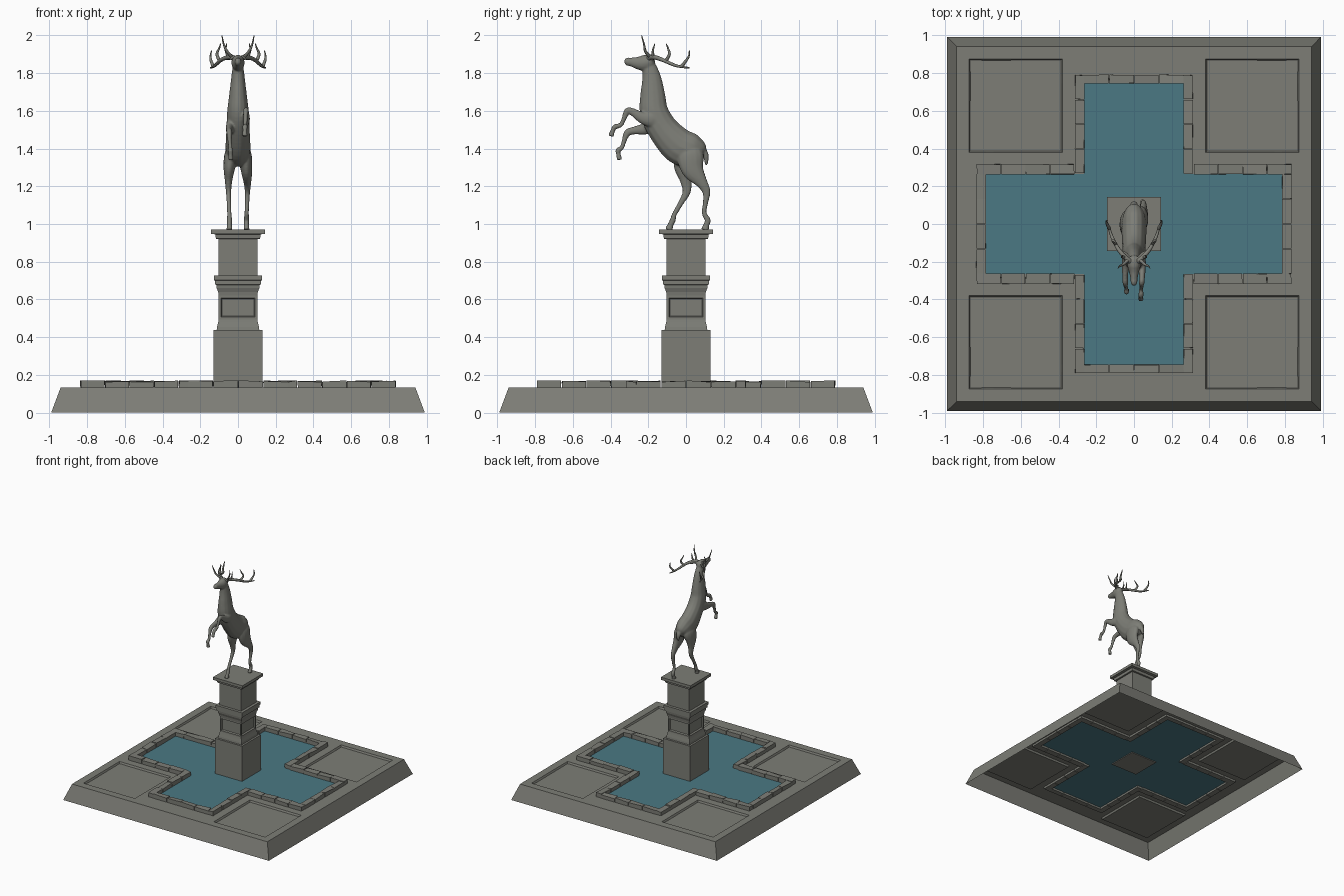
import bpy, bmesh, math, random
from mathutils import Vector

if "Cube" in bpy.data.objects:
    bpy.data.objects.remove(bpy.data.objects["Cube"])

random.seed(4)


def material(name, color):
    mat = bpy.data.materials.new(name)
    mat.diffuse_color = color
    mat.use_nodes = True
    mat.node_tree.nodes["Principled BSDF"].inputs["Base Color"].default_value = mat.diffuse_color
    return mat


STONE = material("weathered_stone", (.205, .208, .183, 1))
WATER = material("water_blue", (.07, .19, .23, 1))


def finish(name, bm, mat=STONE, smooth=False, recalc=True):
    if recalc:
        bmesh.ops.recalc_face_normals(bm, faces=bm.faces[:])
    me = bpy.data.meshes.new(name)
    bm.to_mesh(me)
    bm.free()
    me.materials.append(mat)
    ob = bpy.data.objects.new(name, me)
    bpy.context.collection.objects.link(ob)
    if smooth:
        bpy.context.view_layer.objects.active = ob
        ob.select_set(True)
        bpy.ops.object.shade_smooth_by_angle(angle=math.radians(50))
        ob.select_set(False)
    return ob


def bridge(bm, rings):
    for a, b in zip(rings, rings[1:]):
        n = len(a)
        for i in range(n):
            bm.faces.new((a[i], a[(i + 1) % n], b[(i + 1) % n], b[i]))
    bm.faces.new(rings[0][::-1])
    bm.faces.new(rings[-1])


def spline(keys, steps):
    """Catmull-Rom samples through (x, y, z, half width, half depth) keys."""
    k = [Vector(p) for p in keys]
    k = [k[0] * 2 - k[1]] + k + [k[-1] * 2 - k[-2]]
    out = []
    for i in range(1, len(k) - 2):
        a, b, c, d = k[i - 1:i + 3]
        for s in range(steps):
            t = s / steps
            out.append(0.5 * (2 * b + (c - a) * t + (2 * a - 5 * b + 4 * c - d) * t * t
                              + (3 * b - a - 3 * c + d) * t ** 3))
    return out + [k[-2]]


def loft(name, parts, sides=12, steps=4):
    bm = bmesh.new()
    for keys in parts:
        pts = spline(keys, steps)
        rings = []
        for i, p in enumerate(pts):
            c = Vector(p[:3])
            t = (Vector(pts[min(i + 1, len(pts) - 1)][:3]) - Vector(pts[max(i - 1, 0)][:3])).normalized()
            u = Vector((1, 0, 0))
            u = (u - t * u.dot(t)).normalized()
            v = t.cross(u)
            rings.append([bm.verts.new(c + u * max(p[3], .001) * math.cos(a) + v * max(p[4], .001) * math.sin(a))
                          for a in (math.tau * j / sides for j in range(sides))])
        bridge(bm, rings)
    return finish(name, bm, smooth=True)


def mirrored(keys):
    return [keys, [(-k[0],) + tuple(k[1:]) for k in keys]]


# Base: open-bottomed slab with a cross-shaped opening and four sunken panels
bm = bmesh.new()
br = [-.94, -.875, -.785, -.745, -.38, -.265, .265, .38, .745, .785, .875, .94]
grid = [[bm.verts.new((x, y, .133)) for y in br] for x in br]
panels = {}
for i in range(11):
    for j in range(11):
        x, y = (br[i] + br[i + 1]) / 2, (br[j] + br[j + 1]) / 2
        if (abs(x) < .265 and abs(y) < .745) or (abs(y) < .265 and abs(x) < .785):
            continue
        f = bm.faces.new((grid[i][j], grid[i + 1][j], grid[i + 1][j + 1], grid[i][j + 1]))
        if .38 < abs(x) < .875 and .38 < abs(y) < .875:
            panels.setdefault((x > 0, y > 0), []).append(f)
bm.normal_update()
for faces in panels.values():
    bmesh.ops.inset_region(bm, faces=faces, thickness=.008, depth=-.015)
for v in [v for v in bm.verts if not v.link_faces]:
    bm.verts.remove(v)
rim = [e for e in bm.edges if e.is_boundary and
       all(max(abs(v.co.x), abs(v.co.y)) > .93 for v in e.verts)]
res = bmesh.ops.extrude_edge_only(bm, edges=rim)
for v in res['geom']:
    if isinstance(v, bmesh.types.BMVert):
        v.co = (v.co.x * .99 / .94, v.co.y * .99 / .94, 0)
bmesh.ops.dissolve_limit(bm, angle_limit=.01, verts=bm.verts[:], edges=bm.edges[:])
finish("base_slab", bm)

# Water: flat cross
bm = bmesh.new()
a, ex, ey = .268, .79, .75
cross = [(-a, -ey), (a, -ey), (a, -a), (ex, -a), (ex, a), (a, a),
         (a, ey), (-a, ey), (-a, a), (-ex, a), (-ex, -a), (-a, -a)]
bm.faces.new([bm.verts.new((x, y, .132)) for x, y in cross])
finish("water", bm, WATER, recalc=False)

# Pool rim: slightly irregular stone blocks
bm = bmesh.new()


def stone_row(x0, y0, x1, y1, n=4):
    lo, hi = Vector((min(x0, x1), min(y0, y1))), Vector((max(x0, x1), max(y0, y1)))
    ax = 0 if hi.x - lo.x > hi.y - lo.y else 1
    step = (hi[ax] - lo[ax]) / n
    for i in range(n):
        p, q = lo.copy(), hi.copy()
        p[ax] = lo[ax] + step * i + .002
        q[ax] = lo[ax] + step * (i + 1) - .002
        corners = [(p.x, p.y), (q.x, p.y), (q.x, q.y), (p.x, q.y)]
        r = lambda s: random.uniform(-s, s)
        bottom = [bm.verts.new((x, y, .115)) for x, y in corners]
        top = [bm.verts.new((x + r(.002), y + r(.002), .167 + r(.005))) for x, y in corners]
        bridge(bm, [bottom, top])


for s in (1, -1):
    stone_row(-.265, s * .745, .265, s * .79)
    stone_row(s * .785, -.265, s * .835, .265)
    for t in (1, -1):
        stone_row(t * .263, s * .267, t * .312, s * .79)
        stone_row(s * .315, t * .263, s * .835, t * .317)
finish("pool_rim_stones", bm)

# Pedestal: square moulded profile with a sunken panel on each side
bm = bmesh.new()
profile = [(.13, .125), (.13, .438), (.113, .438), (.111, .455), (.105, .48),
           (.102, .495), (.102, .62), (.105, .64), (.113, .66), (.115, .677), (.122, .68), (.122, .70),
           (.128, .703), (.128, .727), (.104, .727), (.104, .92), (.117, .922),
           (.12, .945), (.142, .948), (.142, .972)]
bridge(bm, [[bm.verts.new((sx * w, sy * w, z)) for sx, sy in ((-1, -1), (1, -1), (1, 1), (-1, 1))]
            for w, z in profile])
bmesh.ops.recalc_face_normals(bm, faces=bm.faces[:])
sides = [f for f in bm.faces if abs(f.normal.z) < .01 and .54 < f.calc_center_median().z < .58]
bmesh.ops.inset_individual(bm, faces=sides, thickness=.016, depth=0)
bmesh.ops.inset_individual(bm, faces=sides, thickness=.008, depth=-.012)
finish("pedestal", bm)

# Stag: overlapping lofts fused into one smooth skin
torso = [
    (0, .088, 1.36, .02, .03), (0, .066, 1.375, .048, .068), (0, .025, 1.39, .064, .092),
    (0, -.04, 1.415, .066, .097), (0, -.12, 1.50, .062, .083), (0, -.168, 1.59, .058, .077),
    (0, -.176, 1.675, .048, .068), (0, -.18, 1.757, .038, .054),
    (0, -.19, 1.815, .031, .042), (0, -.205, 1.86, .024, .03)]
head = [
    (0, -.165, 1.865, .01, .012), (0, -.182, 1.862, .03, .034), (0, -.22, 1.853, .035, .043),
    (0, -.255, 1.853, .026, .034), (0, -.29, 1.858, .019, .024),
    (0, -.314, 1.86, .017, .021), (0, -.326, 1.86, .008, .011)]
hind_leg_right = [
    (.02, .02, 1.43, .02, .03), (.035, .022, 1.37, .036, .07), (.045, .035, 1.29, .031, .06),
    (.05, .083, 1.22, .02, .032), (.05, .108, 1.17, .014, .022), (.048, .103, 1.11, .012, .014),
    (.046, .096, 1.06, .012, .013), (.045, .115, 1.02, .014, .016), (.045, .108, .995, .013, .016),
    (.045, .10, .968, .017, .022)]
hind_leg_left = [
    (-.02, .01, 1.42, .02, .03), (-.035, .006, 1.37, .036, .07), (-.046, -.005, 1.30, .031, .06),
    (-.05, .0, 1.23, .02, .033), (-.05, .003, 1.17, .014, .022), (-.048, -.028, 1.11, .012, .015),
    (-.046, -.062, 1.05, .012, .013), (-.045, -.07, 1.02, .014, .016), (-.045, -.082, .995, .013, .016),
    (-.045, -.092, .968, .017, .022)]
foreleg_right = [
    (.02, -.12, 1.57, .015, .02), (.035, -.165, 1.555, .024, .045), (.042, -.225, 1.56, .021, .032),
    (.043, -.28, 1.592, .015, .021), (.041, -.31, 1.598, .015, .018), (.04, -.328, 1.56, .011, .013),
    (.038, -.345, 1.525, .011, .012), (.037, -.375, 1.515, .014, .014), (.036, -.388, 1.495, .012, .012),
    (.036, -.398, 1.465, .015, .016)]
foreleg_left = [
    (-.02, -.11, 1.55, .015, .02), (-.035, -.155, 1.53, .024, .045), (-.044, -.215, 1.505, .021, .032),
    (-.047, -.275, 1.495, .015, .021), (-.046, -.31, 1.483, .015, .019), (-.044, -.328, 1.44, .011, .013),
    (-.041, -.34, 1.405, .011, .012), (-.04, -.36, 1.39, .014, .014), (-.039, -.358, 1.37, .012, .012),
    (-.038, -.352, 1.34, .015, .016)]
tail = [
    (0, .05, 1.43, .012, .014), (0, .083, 1.40, .02, .018), (0, .105, 1.36, .019, .016),
    (0, .108, 1.31, .006, .006)]
ears = mirrored([
    (.018, -.19, 1.875, .009, .009), (.04, -.168, 1.878, .014, .008),
    (.055, -.152, 1.876, .011, .008), (.066, -.14, 1.872, .004, .004)])
stag = loft("stag_body", [torso, head, hind_leg_right, hind_leg_left,
                          foreleg_right, foreleg_left, tail] + ears, 14, 5)
fuse = stag.modifiers.new("fuse", 'REMESH')
fuse.mode = 'VOXEL'
fuse.voxel_size = .0055
fuse.use_smooth_shade = True
soften = stag.modifiers.new("soften", 'SMOOTH')
soften.factor = .5
soften.iterations = 5


# Antlers: main beam with upright tines
def tine(*pts, r=.01):
    n = len(pts) - 1
    return mirrored([p + (r * (1 - .75 * i / n),) * 2 for i, p in enumerate(pts)])


loft("antlers",
     tine((.015, -.20, 1.875), (.045, -.178, 1.885), (.085, -.13, 1.872), (.118, -.065, 1.843),
          (.132, -.02, 1.832), (.146, .018, 1.828), r=.015)
     + tine((.032, -.19, 1.885), (.058, -.215, 1.915), (.075, -.222, 1.95), (.085, -.235, 1.998))
     + tine((.05, -.175, 1.885), (.065, -.175, 1.92), (.06, -.165, 1.955), r=.009)
     + tine((.098, -.105, 1.865), (.112, -.088, 1.90), (.10, -.095, 1.93), (.092, -.105, 1.955))
     + tine((.13, -.025, 1.833), (.143, .0, 1.865), (.146, .015, 1.89), (.14, .018, 1.92)), 8, 4)
